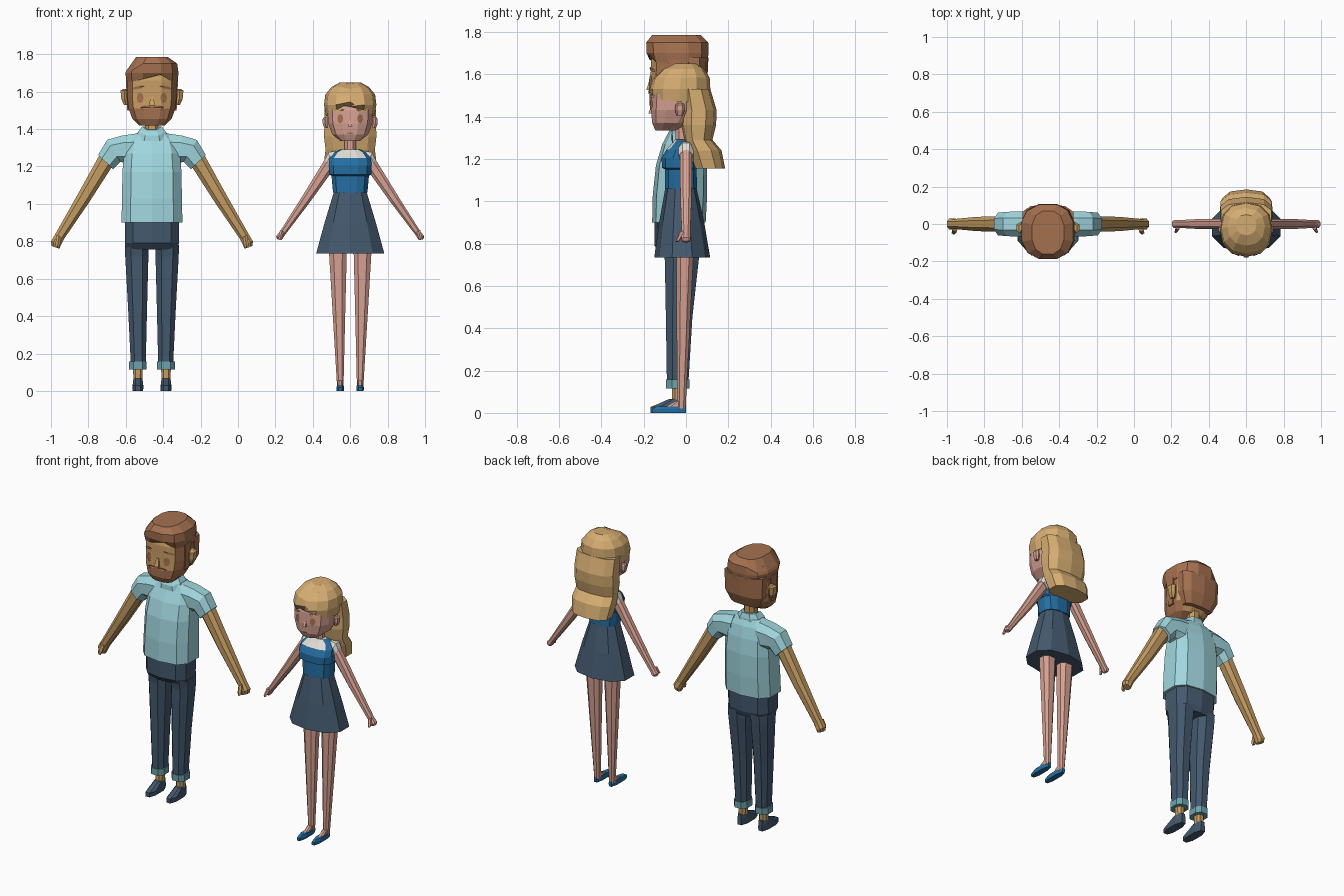
import bpy, bmesh, math
from mathutils import Vector
from mathutils.bvhtree import BVHTree


def material(name, r, g, b):
    m = bpy.data.materials.new(name)
    m.diffuse_color = [((c / 255 + .055) / 1.055) ** 2.4 for c in (r, g, b)] + [1]
    return m


SHIRT = material("pale cyan", 160, 214, 222)
DENIM = material("slate blue", 68, 89, 110)
CUFF = material("muted teal", 108, 162, 172)
TAN = material("tan skin", 198, 157, 99)
BROWN = material("brown hair", 165, 113, 80)
PINK = material("pink skin", 215, 161, 146)
BLOND = material("blond hair", 214, 173, 114)
BLUE = material("strong blue", 36, 110, 162)
WHITE = material("off white", 224, 221, 212)

MAN, WOMAN = -.46, .6


def section(n, p, half):
    pts = []
    for i in range(n):
        a = (i + (.5 if half else 0)) * 2 * math.pi / n
        c, s = math.cos(a), math.sin(a)
        pts.append((math.copysign(abs(c) ** (2 / p), c), math.copysign(abs(s) ** (2 / p), s)))
    mx, my = max(a for a, b in pts), max(b for a, b in pts)
    return [(a / mx, b / my) for a, b in pts]


def R(z, rx, y0, y1, x=0):
    """Horizontal ring from y0 to y1."""
    return Vector((x, (y0 + y1) / 2, z)), Vector((rx, 0, 0)), Vector((0, (y1 - y0) / 2, 0))


def S(tx, tz, bx, bz, hy, y=0):
    """Limb ring between an upper and a lower edge point."""
    return (Vector(((tx + bx) / 2, y, (tz + bz) / 2)), Vector((0, hy, 0)),
            Vector(((tx - bx) / 2, 0, (tz - bz) / 2)))


def finish(name, cx, bm, mats, mirror):
    bmesh.ops.recalc_face_normals(bm, faces=bm.faces)
    me = bpy.data.meshes.new(name)
    bm.to_mesh(me)
    bm.free()
    for m in mats:
        me.materials.append(m)
    ob = bpy.data.objects.new(name, me)
    ob.location.x = cx
    bpy.context.collection.objects.link(ob)
    if mirror:
        ob.modifiers.new("mirror", "MIRROR").use_mirror_merge = False
    return ob


def loft(name, cx, rings, mats, n=8, p=2.5, half=True, mirror=False, rule=None, tweak=None):
    bm = bmesh.new()
    sec = section(n, p, half)
    rows = [[bm.verts.new(c + u * a + v * b) for a, b in sec] for c, u, v in rings]
    for lo, hi in zip(rows, rows[1:]):
        for i in range(n):
            j = (i + 1) % n
            bm.faces.new((lo[i], lo[j], hi[j], hi[i]))
    bm.faces.new(rows[0])
    bm.faces.new(rows[-1])
    if tweak:
        for v in bm.verts:
            v.co.z += tweak(v.co)
    if rule:
        for f in bm.faces:
            f.material_index = rule(f.calc_center_median())
    return finish(name, cx, bm, mats if isinstance(mats, list) else [mats], mirror)


def plate(name, head, x, z, rx, rz, mat, n=8, tilt=0, mirror=True):
    """Thin facial detail projected on the front of the head."""
    me = head.data
    tree = BVHTree.FromPolygons([v.co for v in me.vertices], [f.vertices[:] for f in me.polygons])
    bm = bmesh.new()
    spots = [(x, z)] + [(x + rx * math.cos(a), z + rz * math.sin(a) + tilt * math.cos(a))
                        for a in [i * 2 * math.pi / n for i in range(n)]]
    vs = []
    for px, pz in spots:
        hit = tree.ray_cast(Vector((px, -1, pz)), Vector((0, 1, 0)))[0]
        vs.append(bm.verts.new((px, (hit.y if hit else -.15) - .006, pz)))
    for i in range(n):
        bm.faces.new((vs[0], vs[1 + i], vs[1 + (i + 1) % n]))
    finish(name, head.location.x, bm, [mat], mirror)


# ---- Man: head, beard, hair
head = loft("man_head", MAN, [R(1.42, .07, -.155, -.05), R(1.455, .105, -.172, .02), R(1.51, .125, -.172, .07),
            R(1.57, .132, -.168, .085), R(1.66, .132, -.165, .085), R(1.74, .115, -.14, .08)],
            [TAN, BROWN], 12, 2.7,
            rule=lambda c: int((c.z < 1.51 and c.y < .01) or (abs(c.x) > .115 and c.y < -.02 and c.z < 1.7)))
loft("man_hair", MAN, [R(1.655, .137, -.172, .1), R(1.70, .142, -.186, .107), R(1.75, .135, -.188, .105),
     R(1.785, .085, -.16, .07)], BROWN, 12, 2.5,
     tweak=lambda c: .25 * (c.x + .1) if c.y < -.1 and c.z < 1.68 and c.x < .1
     else (-.035 if c.x < -.09 and c.z > 1.72 else 0))
loft("man_back_hair", MAN, [R(1.48, .1, .0, .07), R(1.55, .133, -.015, .1), R(1.68, .137, -.03, .106)], BROWN, 10)
loft("man_sideburn", MAN, [R(1.5, .01, -.075, -.035, .122), R(1.67, .01, -.085, -.02, .13)], BROWN, 4, mirror=True)
loft("man_ear", MAN, [R(1.53, .012, -.04, -.01, .138), R(1.56, .018, -.05, .005, .146),
     R(1.605, .02, -.05, .01, .148), R(1.615, .012, -.035, 0, .143)], TAN, 6, mirror=True)
plate("man_eye", head, .063, 1.567, .018, .029, BROWN)
plate("man_eyebrow", head, .073, 1.622, .035, .009, BROWN, 6, -.008)
plate("man_moustache", head, 0, 1.515, .065, .014, BROWN, mirror=False)
loft("man_nose", MAN, [R(1.525, .016, -.188, -.15), R(1.575, .008, -.172, -.15)], TAN, 4)
loft("man_neck", MAN, [R(1.33, .036, -.06, .03), R(1.47, .036, -.055, .03)], TAN)

# ---- Man: shirt and arms
loft("shirt_body", MAN, [R(.9, .163, -.16, .093), R(1.03, .16, -.157, .1), R(1.17, .158, -.142, .1),
     R(1.27, .15, -.112, .088), R(1.34, .13, -.075, .07), R(1.375, .09, -.06, .052), R(1.39, .055, -.055, .04)],
     SHIRT, 10, 2.8)
loft("shirt_collar", MAN, [R(1.355, .085, -.078, .052), R(1.385, .074, -.076, .05), R(1.415, .052, -.06, .042)], SHIRT,
     tweak=lambda c: -.02 if c.y < -.05 and abs(c.x) < .05 else 0)
loft("shirt_sleeve", MAN, [S(.09, 1.375, .09, 1.2, .068), S(.16, 1.365, .14, 1.215, .067),
     S(.24, 1.342, .168, 1.225, .065), S(.288, 1.262, .208, 1.185, .06)], SHIRT, mirror=True)
loft("man_arm", MAN, [S(.27, 1.28, .2, 1.22, .042), S(.4, 1.045, .335, 1.01, .038), S(.519, .835, .472, .81, .026),
     S(.54, .8, .487, .78, .03), S(.537, .775, .495, .76, .022)], TAN, mirror=True)
loft("man_thumb", MAN, [S(.51, .835, .485, .82, .014, -.025), S(.515, .795, .49, .785, .012, -.042),
     S(.515, .775, .497, .765, .008, -.046)], TAN, 5, mirror=True)

# ---- Man: trousers, cuffs, feet
loft("trouser_hips", MAN, [R(.755, .138, -.115, .065), R(.79, .144, -.148, .08), R(.92, .145, -.15, .085)],
     DENIM, 10, 2.8)
loft("trouser_leg", MAN, [R(.12, .039, -.09, .01, .073), R(.45, .051, -.095, .03, .077),
     R(.72, .062, -.1, .06, .081), R(.78, .063, -.11, .065, .081)], DENIM, mirror=True)
loft("trouser_cuff", MAN, [R(.115, .047, -.095, .016, .075), R(.157, .047, -.095, .016, .075)], CUFF, mirror=True)
loft("man_ankle", MAN, [R(.04, .024, -.065, -.012, .075), R(.13, .026, -.066, -.01, .075)], TAN, mirror=True)
loft("man_shoe", MAN, [R(0, .028, -.168, 0, .075), R(.028, .029, -.168, 0, .075), R(.043, .027, -.13, 0, .075),
     R(.066, .024, -.08, -.002, .075)], DENIM, mirror=True)

# ---- Woman: head and hair
head = loft("woman_head", WOMAN, [R(1.335, .05, -.145, -.05), R(1.37, .095, -.16, .02), R(1.43, .118, -.165, .06),
            R(1.5, .122, -.162, .07), R(1.58, .11, -.14, .07)], PINK, 12, 2.6)
loft("woman_hair_top", WOMAN, [R(1.47, .13, -.173, .11), R(1.53, .14, -.176, .115), R(1.585, .133, -.158, .112),
     R(1.625, .1, -.115, .085), R(1.65, .055, -.06, .05)], BLOND, 12, 2.3, half=False,
     tweak=lambda c: max(0, .075 - .6 * abs(c.x)) if c.y < -.1 and c.z < 1.48
     else (-.01 if abs(c.x) < .01 and c.y < -.03 else 0))
loft("woman_long_hair", WOMAN, [R(1.155, .125, .035, .185), R(1.24, .138, .005, .168), R(1.29, .132, -.01, .125),
     R(1.36, .14, -.025, .142), R(1.43, .138, -.022, .145), R(1.53, .136, -.03, .115)], BLOND, 10, 2.6)
loft("woman_ear", WOMAN, [R(1.405, .01, -.045, -.015, .128), R(1.43, .013, -.052, -.005, .134),
     R(1.455, .013, -.05, -.008, .134), R(1.465, .008, -.04, -.015, .13)], PINK, 6, mirror=True)
plate("woman_eye", head, .053, 1.455, .016, .025, BROWN)
plate("woman_eyebrow", head, .06, 1.497, .028, .006, BLOND, 6, -.006)
plate("woman_mouth", head, 0, 1.378, .02, .005, BROWN, 6, mirror=False)
loft("woman_nose", WOMAN, [R(1.415, .011, -.178, -.15), R(1.445, .006, -.166, -.15)], PINK, 4)
loft("woman_neck", WOMAN, [R(1.25, .032, -.05, .022), R(1.37, .03, -.05, .02)], PINK)

# ---- Woman: dress and arms
loft("bodice", WOMAN, [R(1.06, .092, -.1, .052), R(1.15, .1, -.098, .05), R(1.158, .113, -.114, .052),
     R(1.205, .115, -.115, .052), R(1.245, .11, -.092, .05), R(1.275, .085, -.065, .042), R(1.292, .05, -.052, .03)],
     [BLUE, WHITE], 12, 2.6, rule=lambda c: int(c.z > 1.25 and abs(c.x) < .06 and c.y < 0))
loft("dress_sleeve", WOMAN, [S(.08, 1.283, .07, 1.2, .036), S(.118, 1.275, .083, 1.185, .036),
     S(.136, 1.235, .088, 1.175, .034)], WHITE, mirror=True)
loft("woman_arm", WOMAN, [S(.125, 1.255, .085, 1.19, .028), S(.26, 1.035, .215, 1.01, .027),
     S(.377, .85, .348, .835, .02), S(.396, .828, .36, .816, .022), S(.392, .812, .368, .806, .016)], PINK, mirror=True)
loft("woman_thumb", WOMAN, [S(.375, .86, .355, .85, .01, -.02), S(.382, .825, .366, .815, .008, -.036),
     S(.384, .812, .37, .807, .006, -.042)], PINK, 5, mirror=True)
loft("skirt", WOMAN, [R(.735, .182, -.15, .114), R(.9, .137, -.127, .086), R(1.062, .088, -.098, .05)], DENIM, 10, 2.3)

# ---- Woman: legs and shoes
loft("woman_leg", WOMAN, [R(.02, .017, -.042, -.002, .053), R(.4, .033, -.044, .018, .06),
     R(.8, .05, -.046, .038, .067)], PINK, mirror=True)
loft("woman_foot", WOMAN, [R(.02, .015, -.115, -.004, .053), R(.055, .015, -.05, -.003, .053)], PINK, mirror=True)
loft("woman_shoe", WOMAN, [R(0, .019, -.16, 0, .053), R(.018, .02, -.16, .001, .053), R(.03, .018, -.14, .001, .053)],
     BLUE, mirror=True)
